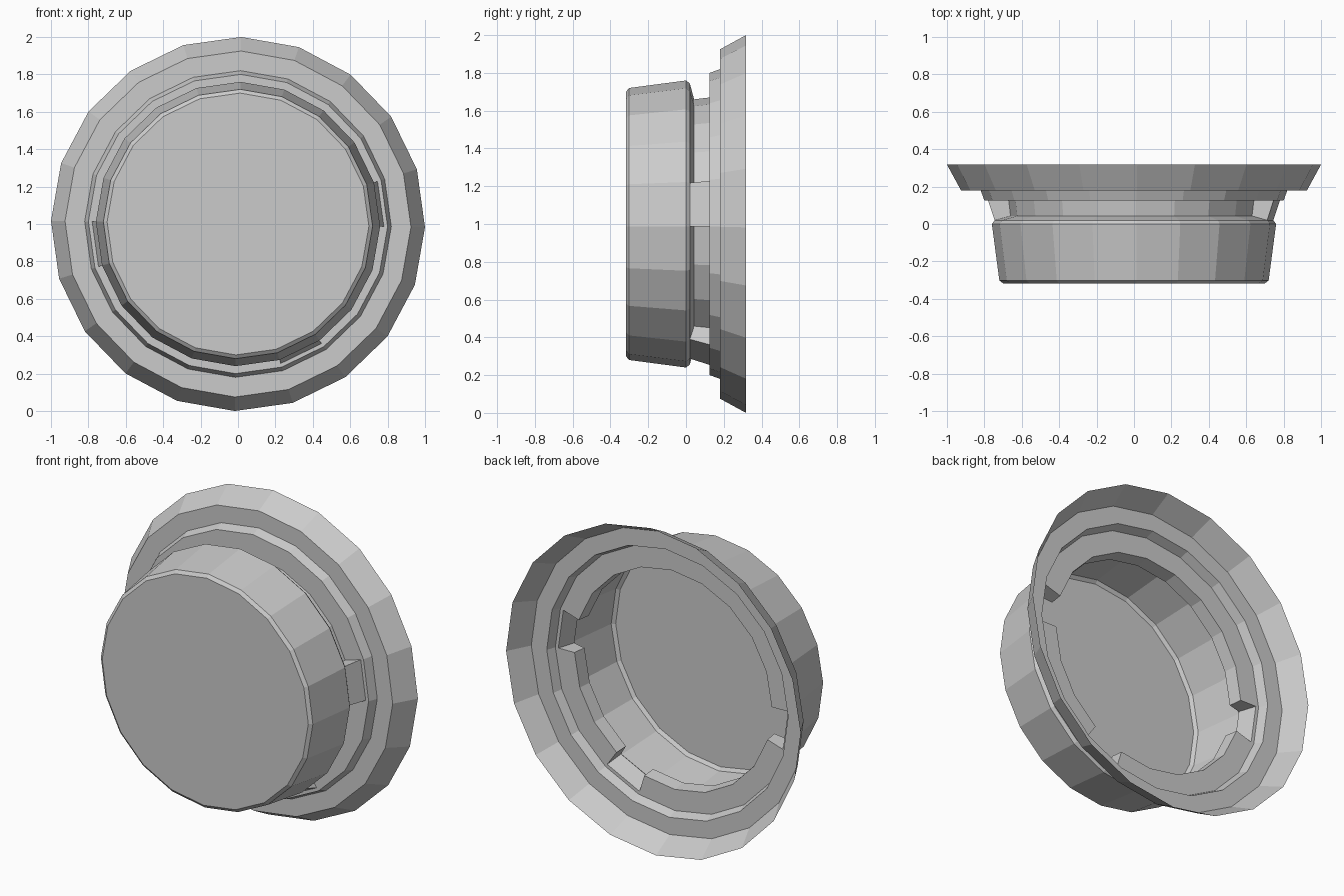
import bpy, bmesh
from math import sin, cos, radians

if "Cube" in bpy.data.objects:
    bpy.data.objects.remove(bpy.data.objects["Cube"])

SIDES = 20
OFFSET = -1.0                      # small twist of the polygon, degrees
GAPS = {0, 10, 16}                 # segments where the inward ridge is interrupted

# Profiles as (radius, y), front to back
PLUG = [(0.70, -0.3175), (0.72, -0.302), (0.76, 0.0), (0.745, 0.02)]
RIDGE = [(0.745, 0.02), (0.66, 0.043), (0.67, 0.125), (0.78, 0.125)]
GAP_WALL = [(0.745, 0.02), (0.78, 0.125)]
FLANGE = [(0.78, 0.125), (0.80, 0.125), (0.82, 0.18), (0.925, 0.18), (1.0, 0.3175)]


def point(i, r, y):
    a = radians(OFFSET + 360 / SIDES * i)
    return (r * cos(a), y, 1 + r * sin(a))


def sweep(bm, profile, segments):
    """Span the profile between neighbouring angular stations."""
    for i in segments:
        for p, q in zip(profile, profile[1:]):
            bm.faces.new([bm.verts.new(c) for c in (
                point(i, *p), point(i + 1, *p), point(i + 1, *q), point(i, *q))])


def cap(bm, i, profile):
    bm.faces.new([bm.verts.new(point(i, r, y)) for r, y in profile])


bm = bmesh.new()
every = range(SIDES)

# front disc and tapered cup
bm.faces.new([bm.verts.new(point(i, *PLUG[0])) for i in every])
sweep(bm, PLUG, every)

# inward locking ridge, broken by three gaps with capped ends
sweep(bm, RIDGE, [i for i in every if i not in GAPS])
sweep(bm, GAP_WALL, GAPS)
for g in GAPS:
    cap(bm, g, RIDGE)
    cap(bm, g + 1, RIDGE)

# stepped, flared rim
sweep(bm, FLANGE, every)

bmesh.ops.remove_doubles(bm, verts=bm.verts, dist=0.0005)
bmesh.ops.recalc_face_normals(bm, faces=bm.faces)
# make the front disc, and so the whole shell, face outward
bm.faces.ensure_lookup_table()
disc = max(bm.faces, key=lambda f: len(f.verts))
if disc.normal.y > 0:
    bmesh.ops.reverse_faces(bm, faces=bm.faces)

mesh = bpy.data.meshes.new("flanged_cap")
bm.to_mesh(mesh)
bm.free()
bpy.context.collection.objects.link(bpy.data.objects.new("flanged_cap", mesh))
